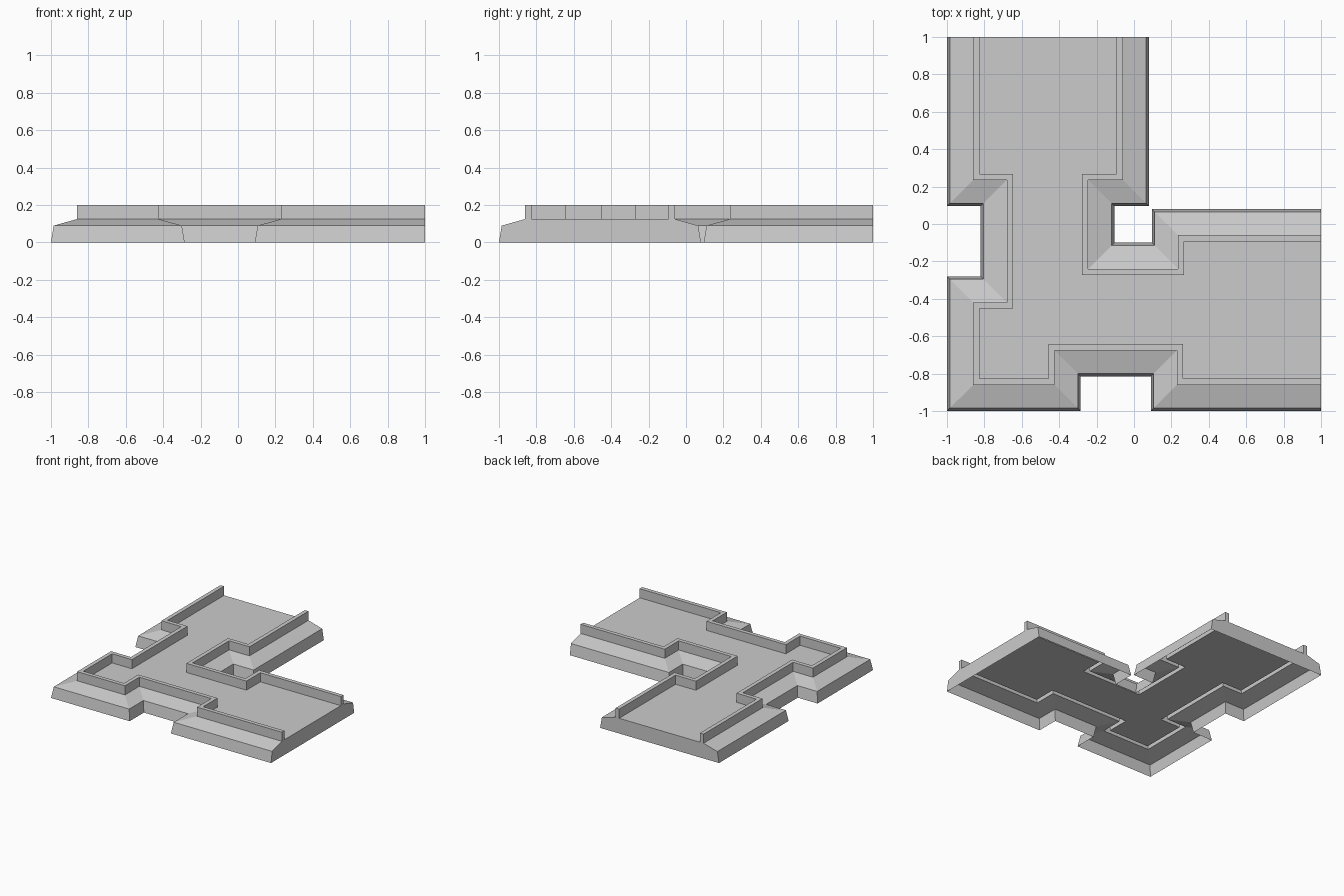
import bpy
from mathutils import Vector

if "Cube" in bpy.data.objects:
    bpy.data.objects.remove(bpy.data.objects["Cube"])

# Base outlines, walked with the platform on the left
OUTER = [(-1, 1), (-1, .095), (-.82, .095), (-.82, -.28), (-1, -.28), (-1, -1),
         (-.285, -1), (-.285, -.815), (.09, -.815), (.09, -1), (1, -1)]
INNER = [(1, .08), (.095, .08), (.095, -.1), (-.105, -.1), (-.105, .095),
         (.08, .095), (.08, 1)]

# Edge cross-section: (inset from outline, height)
PROFILE = [(0, 0), (.015, .09), (.14, .125), (.14, .2), (.173, .2), (.173, .125)]


def inset(path, distance, z):
    """Offset a right-angled open path to its left with mitred corners."""
    pts = [Vector(p) for p in path]
    normals = []
    for a, b in zip(pts, pts[1:]):
        d = (b - a).normalized()
        normals.append(Vector((-d.y, d.x)))
    result = []
    for i, p in enumerate(pts):
        n = Vector((0, 0))
        if i > 0:
            n += normals[i - 1]
        if i < len(normals):
            n += normals[i]
        q = p + n * distance
        result.append((q.x, q.y, z))
    return result


def make_object(name, verts, faces):
    mesh = bpy.data.meshes.new(name)
    mesh.from_pydata(verts, [], faces)
    mesh.update()
    obj = bpy.data.objects.new(name, mesh)
    bpy.context.collection.objects.link(obj)
    return obj


def sweep(name, path, profile):
    n = len(path)
    verts = [v for d, z in profile for v in inset(path, d, z)]
    faces = [(k * n + i, k * n + i + 1, (k + 1) * n + i + 1, (k + 1) * n + i)
             for k in range(len(profile) - 1) for i in range(n - 1)]
    return make_object(name, verts, faces)


# Sloped skirts and hollow parapets along both sides
for side, path in (("outer", OUTER), ("inner", INNER)):
    sweep(side + "_skirt", path, PROFILE[:3])
    sweep(side + "_parapet", path, PROFILE[2:])

# Walkway floor between the parapets
floor = inset(OUTER, *PROFILE[-1]) + inset(INNER, *PROFILE[-1])
make_object("floor", floor, [tuple(range(len(floor)))])

# Closing walls at the two cut ends
for name, first, second in (("right_end_wall", OUTER, INNER),
                            ("back_end_wall", INNER, OUTER)):
    section = [inset(first, d, z)[-1] for d, z in PROFILE]
    section += [inset(second, d, z)[0] for d, z in reversed(PROFILE)]
    make_object(name, section, [tuple(reversed(range(len(section))))])
